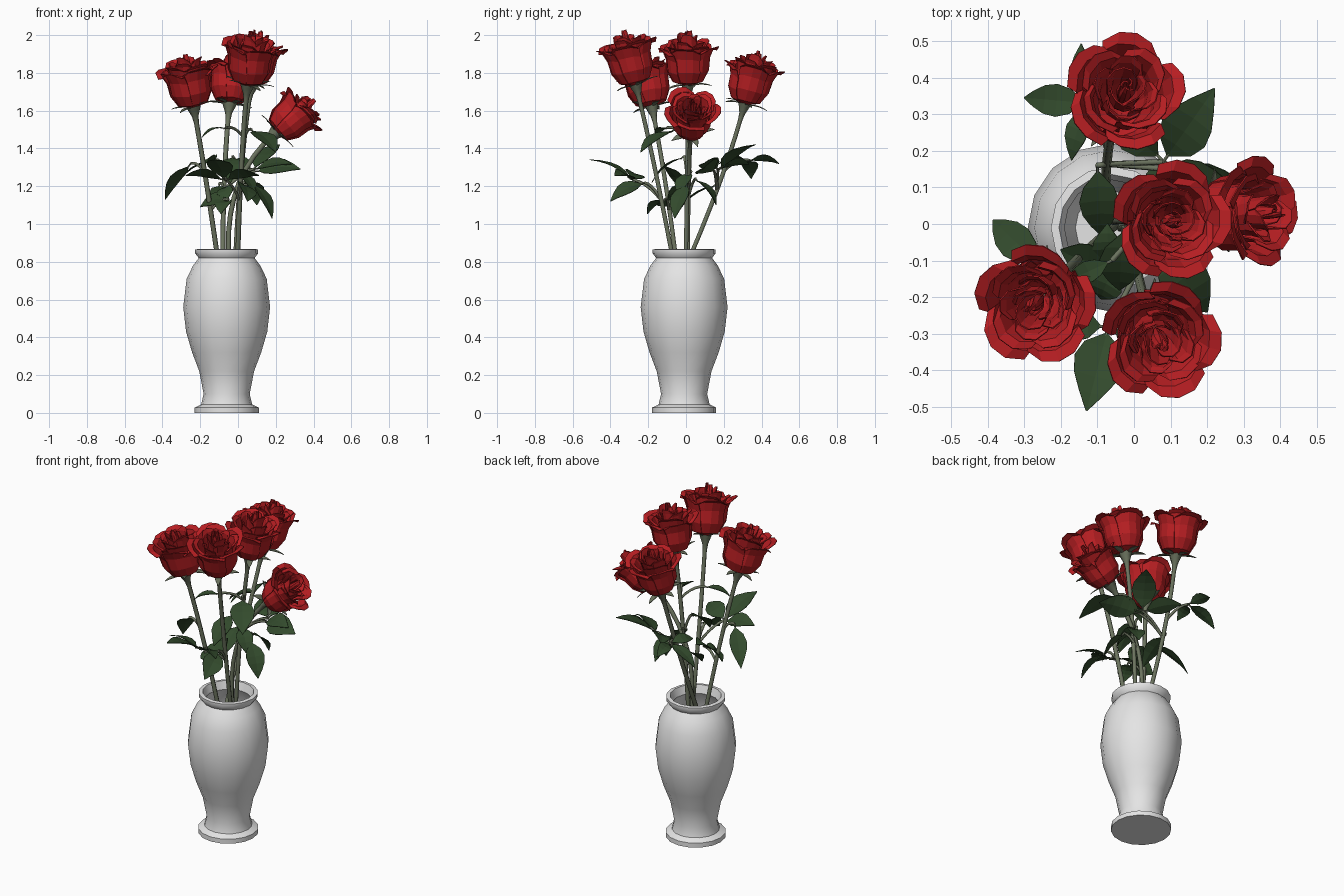
import bpy, bmesh, math, random
from mathutils import Vector, Matrix

if "Cube" in bpy.data.objects:
    bpy.data.objects.remove(bpy.data.objects["Cube"])

random.seed(4)


def material(name, col):
    m = bpy.data.materials.new(name)
    m.diffuse_color = (*col, 1)
    m.use_nodes = True
    m.node_tree.nodes["Principled BSDF"].inputs["Base Color"].default_value = m.diffuse_color
    return m


WHITE = material("white_ceramic", (0.78, 0.78, 0.78))
RED = material("rose_red", (0.47, 0.013, 0.016))
LEAF = material("leaf_green", (0.033, 0.07, 0.026))
STEM = material("stem_green", (0.15, 0.175, 0.115))


def skin(bm, rows, closed=False):
    """Bridge rows of points with quads."""
    vs = [[bm.verts.new(p) for p in r] for r in rows]
    n = len(vs[0])
    for a, b in zip(vs, vs[1:]):
        for i in range(n if closed else n - 1):
            j = (i + 1) % n
            bm.faces.new((a[i], a[j], b[j], b[i]))
    return vs


def finish(bm, name, mat, thick=0.0, smooth=None):
    me = bpy.data.meshes.new(name)
    bm.to_mesh(me)
    bm.free()
    me.materials.append(mat)
    ob = bpy.data.objects.new(name, me)
    bpy.context.collection.objects.link(ob)
    if thick:
        s = ob.modifiers.new("thickness", "SOLIDIFY")
        s.thickness = thick
        s.offset = 0
    if smooth:
        bpy.context.view_layer.objects.active = ob
        ob.select_set(True)
        bpy.ops.object.shade_smooth_by_angle(angle=math.radians(smooth))
        ob.select_set(False)
    return ob


def frame(axis):
    w = Vector(axis).normalized()
    u = Vector((0, 1, 0)).cross(w).normalized()
    return u, w.cross(u), w


def tube(bm, pts, radii, sides=6):
    rows = []
    for i, p in enumerate(pts):
        u, v, _ = frame(pts[min(i + 1, len(pts) - 1)] - pts[max(i - 1, 0)])
        rows.append([p + radii[i] * (u * math.cos(t) + v * math.sin(t))
                     for t in (2 * math.pi * k / sides for k in range(sides))])
    vs = skin(bm, rows, True)
    bm.faces.new(vs[0][::-1])
    bm.faces.new(vs[-1])


def bezier(a, b, c, n=8):
    return [a * (1 - t) ** 2 + b * 2 * t * (1 - t) + c * t * t
            for t in (i / n for i in range(n + 1))]


def blade(bm, base, tip, width, normal=Vector((0, 0, 1)), arch=0.02, fold=0.12):
    """Pointed leaf, folded along the midrib and arched along its normal."""
    d = tip - base
    side = d.cross(normal).normalized()
    up = side.cross(d).normalized()
    rows = []
    for i in range(6):
        t = i / 5
        c = base + d * t + up * arch * 4 * t * (1 - t)
        h = width / 2 * max(.03, math.sin(math.pi * t ** .8))
        rows.append([c + side * h + up * fold * h, c, c - side * h + up * fold * h])
    skin(bm, rows)


# vase: lathed outer profile, rim and inner wall
CENTRE = Vector((-0.06, -0.01, 0))
profile = [(.17, 0), (.17, .028), (.135, .045), (.122, .1), (.145, .22), (.183, .32),
           (.215, .43), (.23, .56), (.212, .71), (.178, .78), (.148, .82), (.167, .845),
           (.167, .865), (.145, .868), (.13, .82), (.19, .71), (.2, .5), (.1, .12)]
bm = bmesh.new()
vs = skin(bm, [[CENTRE + Vector((r * math.cos(a), r * math.sin(a), z))
                for a in (math.pi * k / 8 for k in range(16))] for r, z in profile], True)
bm.faces.new(vs[0][::-1])
bm.faces.new(vs[-1])
finish(bm, "vase", WHITE, smooth=40)

# petal profiles (radius, height): layers blend from the outer to the core one
OUTER = [(.015, 0), (.078, .022), (.108, .08), (.114, .15), (.135, .2), (.165, .21)]
CORE = [(.005, .1), (.012, .14), (.018, .18), (.02, .22), (.017, .25), (.012, .275)]


def petals(bm, base, axis, size):
    u, v, w = frame(axis)
    for k in range(5):
        n = (5, 4, 4, 3, 3)[k]
        half = 3.9 / n
        for i in range(n):
            mid = 2 * math.pi * i / n + k * 0.62 + random.uniform(-.15, .15)
            lift = random.uniform(-.015, .02)
            rows = []
            for j in range(6):
                r, z = Vector(OUTER[j]).lerp(Vector(CORE[j]), k / 4)
                t = j / 5
                row = []
                for s in (-1, -.5, 0, .5, 1):
                    a = mid + s * half * (1 - .25 * t ** 3)
                    rr = r + (.012 - .001 * k) * s * t - .02 * t * t * s * s * (k < 3)
                    zz = z + lift * t - .03 * t * t * abs(s) ** 3 * (k < 4)
                    row.append(base + size * (u * rr * math.cos(a) + v * rr * math.sin(a) + w * zz))
                rows.append(row)
            skin(bm, rows)


# roses: rim point of the stem, head base, head axis, size
ROSES = {
    "back": ((-.08, .04), (-.045, .31, 1.635), (.1, .26, 1), 1),
    "centre": ((-.01, 0), (.07, .01, 1.735), (.16, .0, 1), 1),
    "right": ((-.05, .01), (.2, .025, 1.485), (.75, .04, .65), .93),
    "left": ((-.115, -.06), (-.235, -.18, 1.62), (-.18, -.2, 1), 1.02),
    "front": ((0, -.08), (.05, -.265, 1.735), (.1, -.25, 1), 1.02),
}
paths = {}
for name, (rim, base, axis, size) in ROSES.items():
    rim, base, axis = Vector((*rim, .87)), Vector(base), Vector(axis).normalized()
    path = bezier(rim, base - axis * .35, base)
    paths[name] = path
    foot = rim - (path[1] - rim).normalized() * .5
    # stem with a swollen receptacle under the bloom
    bm = bmesh.new()
    tube(bm, [foot] + path[:-1] + [base - axis * .05, base - axis * .015, base + axis * .02],
         [.013] * 9 + [.018, .032, .045])
    finish(bm, name + "_stem", STEM, smooth=65)
    # sepals
    bm = bmesh.new()
    u, v, w = frame(axis)
    for i in range(5):
        a = 2 * math.pi * i / 5 + .3
        out = u * math.cos(a) + v * math.sin(a)
        blade(bm, base + out * .025, base + out * .125 + w * random.uniform(-.01, .04), .035, w, .006)
    finish(bm, name + "_sepals", STEM, .003)
    # bloom
    bm = bmesh.new()
    petals(bm, base, axis, size)
    finish(bm, name + "_bloom", RED, .004)

# leaf sprays: stem, joint, tip of the end leaflet, leaf width, roll, with side leaflets
SPRAYS = [
    ("front", (-.07, -.28, 1.235), (-.13, -.51, 1.34), .14, 0, True),
    ("left", (-.25, -.12, 1.32), (-.385, .01, 1.13), .1, 0, False),
    ("left", (-.05, -.11, 1.13), (-.2, -.07, 1.09), .12, -35, True),
    ("centre", (-.03, -.01, 1.36), (-.04, -.18, 1.22), .12, 0, False),
    ("back", (-.1, .16, 1.21), (-.09, -.03, 1.08), .11, 0, False),
    ("centre", (.07, -.06, 1.5), (.2, -.24, 1.38), .14, 0, False),
    ("centre", (-.06, -.1, 1.51), (-.19, -.16, 1.46), .06, 0, False),
    ("back", (.08, .17, 1.29), (.22, .37, 1.42), .14, 0, True),
    ("back", (.09, .15, 1.28), (.33, .09, 1.29), .14, 35, False),
    ("back", (-.12, .33, 1.34), (-.3, .345, 1.24), .09, 0, True),
    ("right", (.08, .01, 1.22), (.18, -.06, 1.03), .11, 0, False),
    ("right", (.06, .05, 1.24), (.1, .16, 1.1), .11, 0, False),
    ("right", (0, .03, 1.28), (.09, -.04, 1.15), .1, 0, False),
    ("front", (.02, -.22, 1.22), (.05, -.4, 1.12), .12, -30, False),
]
leaves, stalks = bmesh.new(), bmesh.new()
for stem, joint, tip, width, roll, sides in SPRAYS:
    joint, tip = Vector(joint), Vector(tip)
    d = tip - joint
    root = min(paths[stem], key=lambda p: abs(p.z - joint.z + .08))
    arc = bezier(root, (root + joint) / 2 + Vector((0, 0, .04)), joint, 5)
    tube(stalks, arc, [.008] * 6, 5)
    # all leaflets of a spray share one plane
    normal = d.cross(Vector((0, 0, 1))).cross(d).normalized()
    normal = Matrix.Rotation(math.radians(roll), 3, d) @ normal
    for turn in (-75, 0, 75) if sides else (0,):
        e = Matrix.Rotation(math.radians(turn), 3, normal) @ d
        scale = .8 if turn else 1
        blade(leaves, joint + e * .08, joint + e * scale, width * scale, normal)
        tube(stalks, [joint, joint + e * .12], [.005, .004], 5)
finish(leaves, "leaves", LEAF, .003)
finish(stalks, "leaf_stalks", STEM, smooth=75)
